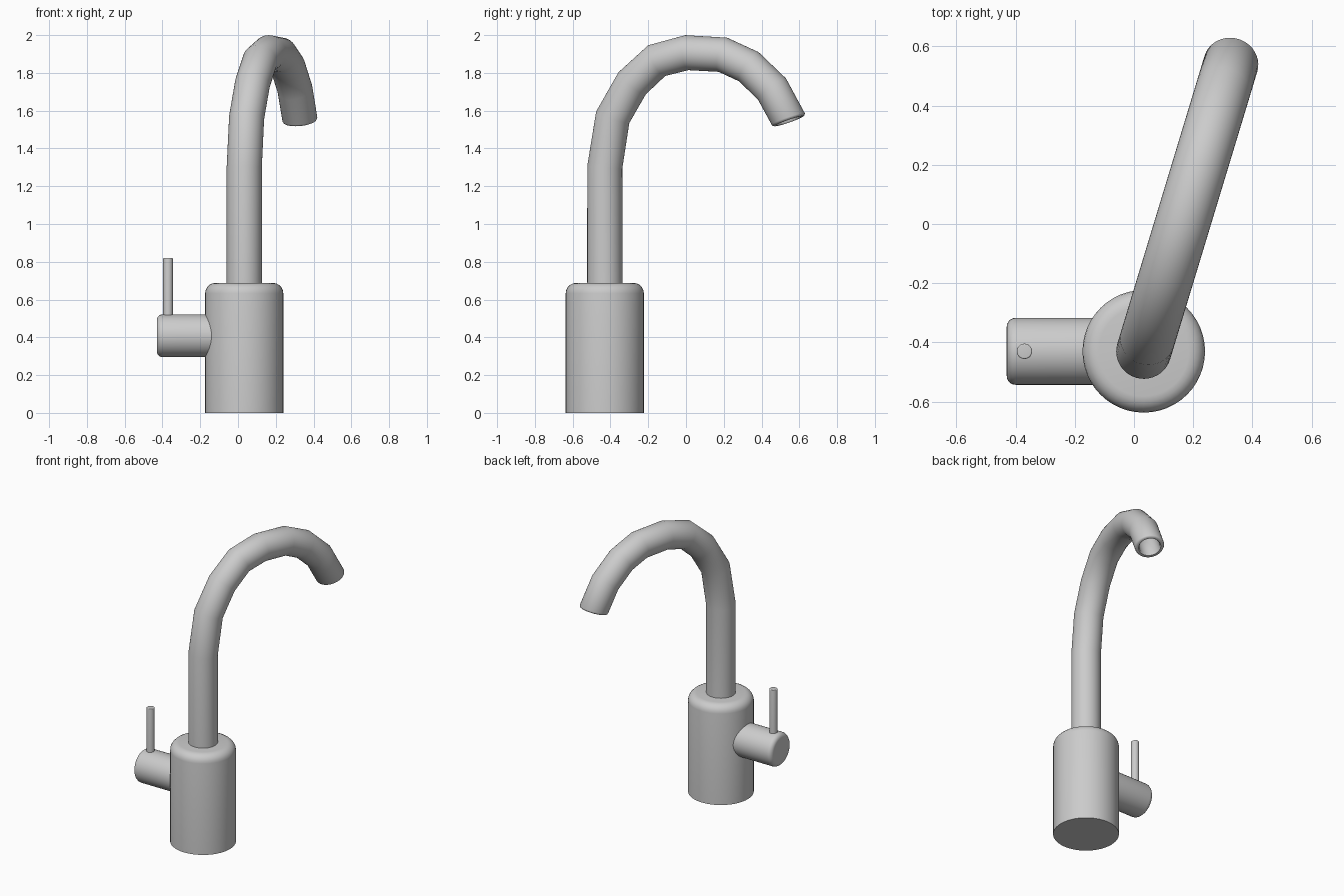
import bpy, bmesh, math
from mathutils import Vector

if "Cube" in bpy.data.objects:
    bpy.data.objects.remove(bpy.data.objects["Cube"])

AXIS = Vector((0.033, -0.43, 0))


def loft(name, rings, side, segs=40, sharp=35):
    """Skin circles given as (centre, direction, radius); cap both ends."""
    bm = bmesh.new()
    loops = []
    for centre, direction, radius in rings:
        up = direction.normalized().cross(side)
        loops.append([bm.verts.new(centre + radius * (math.cos(a) * side + math.sin(a) * up))
                      for a in (2 * math.pi * i / segs for i in range(segs))])
    for a, b in zip(loops, loops[1:]):
        for i in range(segs):
            j = (i + 1) % segs
            bm.faces.new((a[i], a[j], b[j], b[i]))
    bm.faces.new(loops[0])
    bm.faces.new(loops[-1])
    bmesh.ops.recalc_face_normals(bm, faces=bm.faces)
    mesh = bpy.data.meshes.new(name)
    bm.to_mesh(mesh)
    bm.free()
    obj = bpy.data.objects.new(name, mesh)
    bpy.context.collection.objects.link(obj)
    bpy.ops.object.select_all(action='DESELECT')
    obj.select_set(True)
    bpy.context.view_layer.objects.active = obj
    bpy.ops.object.shade_smooth_by_angle(angle=math.radians(sharp))
    return obj


def rounded_rod(name, start, direction, length, radius, bevel, side, segs=40):
    """Straight cylinder with a rounded far edge."""
    d = direction.normalized()
    rings = [(start, d, radius)]
    for i in range(6):
        t = math.pi / 2 * i / 5
        rings.append((start + d * (length - bevel + bevel * math.sin(t)), d,
                      radius - bevel + bevel * math.cos(t)))
    return loft(name, rings, side, segs)


X, Y, Z = Vector((1, 0, 0)), Vector((0, 1, 0)), Vector((0, 0, 1))

# Body, side valve housing and lever
rounded_rod("body", AXIS, Z, 0.688, 0.207, 0.055, X, 48)
rounded_rod("valve_housing", AXIS + Vector((-0.1, 0, 0.408)), -X, 0.363, 0.113, 0.03, Y)
rounded_rod("lever", Vector((-0.37, -0.43, 0.48)), Z, 0.34, 0.026, 0.005, X, 20)

# Spout: path as (y, z), swung sideways in plan
heading = Vector((0.29, 0.957, 0))
side = heading.cross(Z).normalized()
path = [(-0.43, 0.66), (-0.43, 1.3), (-0.388, 1.565), (-0.285, 1.745), (-0.155, 1.865),
        (0.005, 1.907), (0.195, 1.896), (0.332, 1.833), (0.455, 1.715), (0.545, 1.545)]
pts = [AXIS + heading * ((y + 0.43) / 0.957) + Z * z for y, z in path]
end_dir = (heading * 0.34 - Z * 0.94).normalized()
rings = []
for i, p in enumerate(pts):
    before = (p - pts[i - 1]).normalized() if i else Z
    after = (pts[i + 1] - p).normalized() if i < len(pts) - 1 else end_dir
    d = end_dir if i == len(pts) - 1 else (before + after).normalized()
    rings.append((p, d, 0.093))

# Rounded lip and hollow mouth
tip, tip_dir, r = rings.pop()
rings += [(tip - end_dir * 0.012, end_dir, r), (tip - end_dir * 0.003, end_dir, r - 0.004),
          (tip, end_dir, r - 0.012), (tip, end_dir, r - 0.022),
          (tip - end_dir * 0.008, end_dir, r - 0.028)]
rings += [(c, d, r - 0.028) for c, d, _ in (rings[8], rings[7])]
loft("spout", rings, side, 40, 50)
